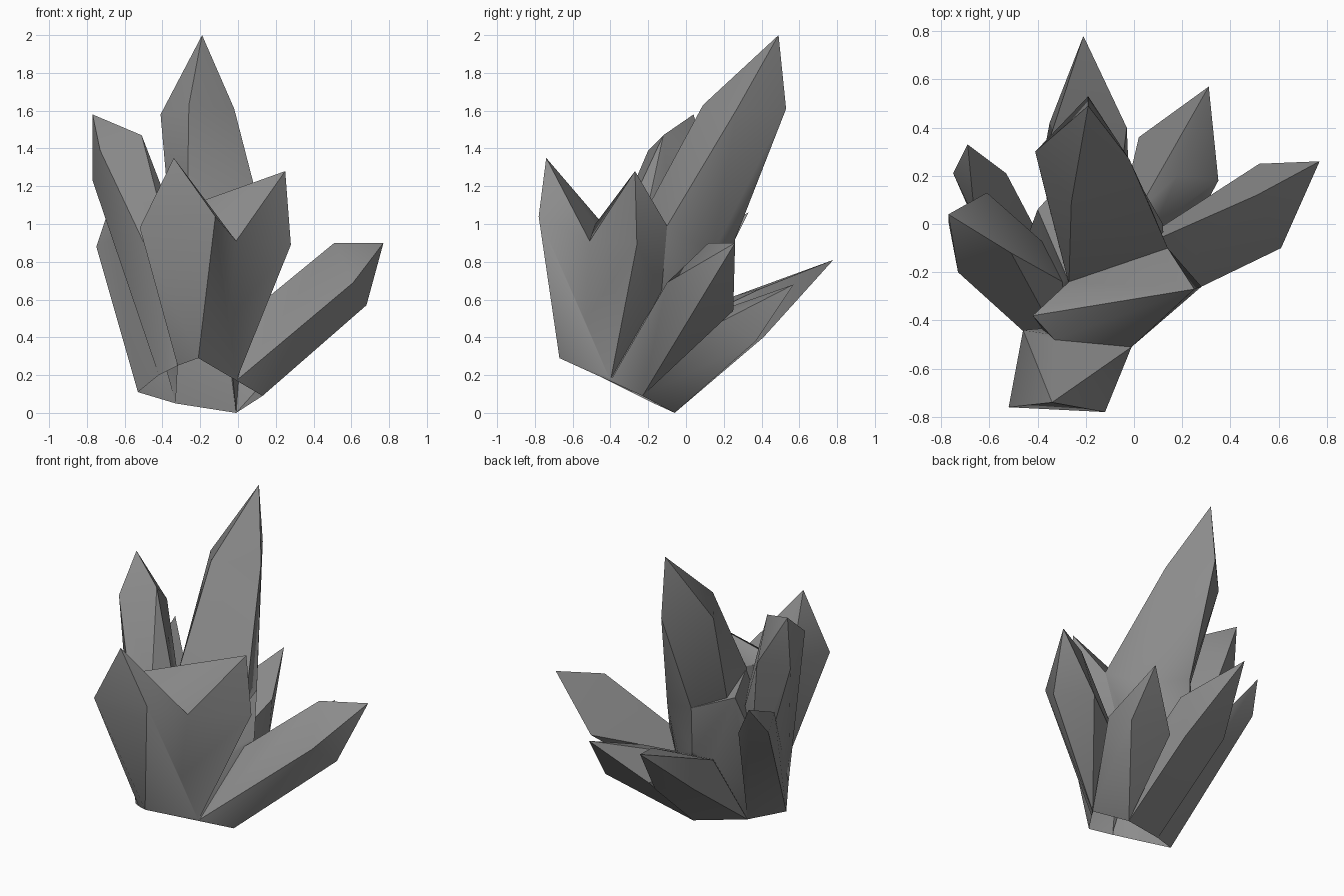
import bpy, bmesh, math

if "Cube" in bpy.data.objects:
    bpy.data.objects.remove(bpy.data.objects["Cube"])

# Corners of the tilted open underside that all crystals grow from
ROOT = {
    "A": (-.53, -.29, .11), "B": (-.33, -.17, .05), "C": (-.01, -.06, 0),
    "D": (.13, -.23, .09), "E": (-.01, -.40, .17), "F": (-.21, -.67, .29),
    "G": (-.32, -.58, .25), "H": (-.42, -.47, .20),
    "M": (-.10, -.15, .40),   # buried inner root
}
parts = []


def crystal(name, roots, shoulders, tip=None):
    """Faceted shard: root corners, a shoulder ring and a pointed tip."""
    bm = bmesh.new()
    for p in [ROOT[r] for r in roots] + list(shoulders) + ([tip] if tip else []):
        bm.verts.new(p)
    bmesh.ops.convex_hull(bm, input=bm.verts[:])
    loose = [v for v in bm.verts if not v.link_faces]
    bmesh.ops.delete(bm, geom=loose, context='VERTS')
    bmesh.ops.recalc_face_normals(bm, faces=bm.faces[:])
    me = bpy.data.meshes.new(name)
    bm.to_mesh(me)
    bm.free()
    ob = bpy.data.objects.new(name, me)
    bpy.context.collection.objects.link(ob)
    parts.append(ob)


# Core mass with the ledge at the back
crystal("crystal_cluster", "ABCDEFGH",
        [(.04, .14, .84), (.12, 0, .60), (-.22, .26, .92), (-.22, .25, .63),
         (-.40, .06, .96), (-.27, -.24, 1.0)])

# Tallest crystal
crystal("tall_crystal", "M",
        [(-.27, -.25, 1.0), (.14, -.10, .99), (.04, .14, .84), (-.22, .26, .92), (-.35, .06, .9),
         (-.41, .30, 1.58), (-.26, .09, 1.63), (-.02, .27, 1.61), (-.19, .53, 1.61)],
        (-.19, .49, 2.0))

# Upper left crystal
crystal("left_crystal", "HFEB",
        [(-.73, -.20, 1.39), (-.51, -.12, 1.47), (-.61, .13, 1.27), (-.77, .01, 1.23)],
        (-.77, .04, 1.58))

# Front crystal
crystal("front_crystal", "FGE",
        [(-.52, -.76, .98), (-.12, -.78, 1.04), (-.01, -.51, .91), (-.46, -.44, 1.0)],
        (-.34, -.74, 1.35))

# Broad crystal in the middle with a slanted top
crystal("middle_crystal", "EFM",
        [(-.01, -.51, .91), (.28, -.26, .89), (.14, -.10, .99), (-.27, -.24, 1.02),
         (-.42, -.38, 1.04), (-.33, -.48, 1.0), (-.01, -.34, 1.11)],
        (.25, -.27, 1.28))

# Low crystal leaning right
crystal("right_crystal", "DEM",
        [(.61, -.10, .69), (.68, .06, .57), (.51, .12, .90), (.52, .25, .54)],
        (.77, .26, .90))

# Low crystal at the back right
crystal("back_right_crystal", "CDM",
        [(.33, .37, .38), (.35, .18, .48), (.02, .36, .40), (.18, .20, .55)],
        (.31, .57, .68))

# Low crystal at the back
crystal("back_crystal", "BCM",
        [(-.03, .40, .66), (-.06, .41, .40), (-.35, .42, .48), (-.38, .26, .62)],
        (-.21, .78, .81))

# Short crystal at the back left
crystal("back_left_crystal", "ABH",
        [(-.75, .21, .88), (-.53, .21, .82), (-.66, .02, .92)],
        (-.69, .33, 1.06))

# Fuse all shards into one shell
body = parts[0]
bpy.context.view_layer.objects.active = body
body.select_set(True)
for shard in parts[1:]:
    mod = body.modifiers.new("fuse", 'BOOLEAN')
    mod.operation, mod.solver, mod.object = 'UNION', 'EXACT', shard
    bpy.ops.object.modifier_apply(modifier=mod.name)
    bpy.data.objects.remove(shard, do_unlink=True)

# Open the underside
bm = bmesh.new()
bm.from_mesh(body.data)
under = [f for f in bm.faces if f.normal.z < -.6
         and all(abs(v.co.z + .475 * (v.co.y + .06)) < .03 for v in f.verts)]
bmesh.ops.delete(bm, geom=under, context='FACES')
bm.to_mesh(body.data)
bm.free()
bpy.ops.object.shade_smooth_by_angle(angle=math.radians(45))

# Dark grey stone
mat = bpy.data.materials.new("dark_crystal")
mat.diffuse_color = (.26, .26, .26, 1)
mat.use_nodes = True
mat.node_tree.nodes["Principled BSDF"].inputs["Base Color"].default_value = mat.diffuse_color
body.data.materials.clear()
body.data.materials.append(mat)
